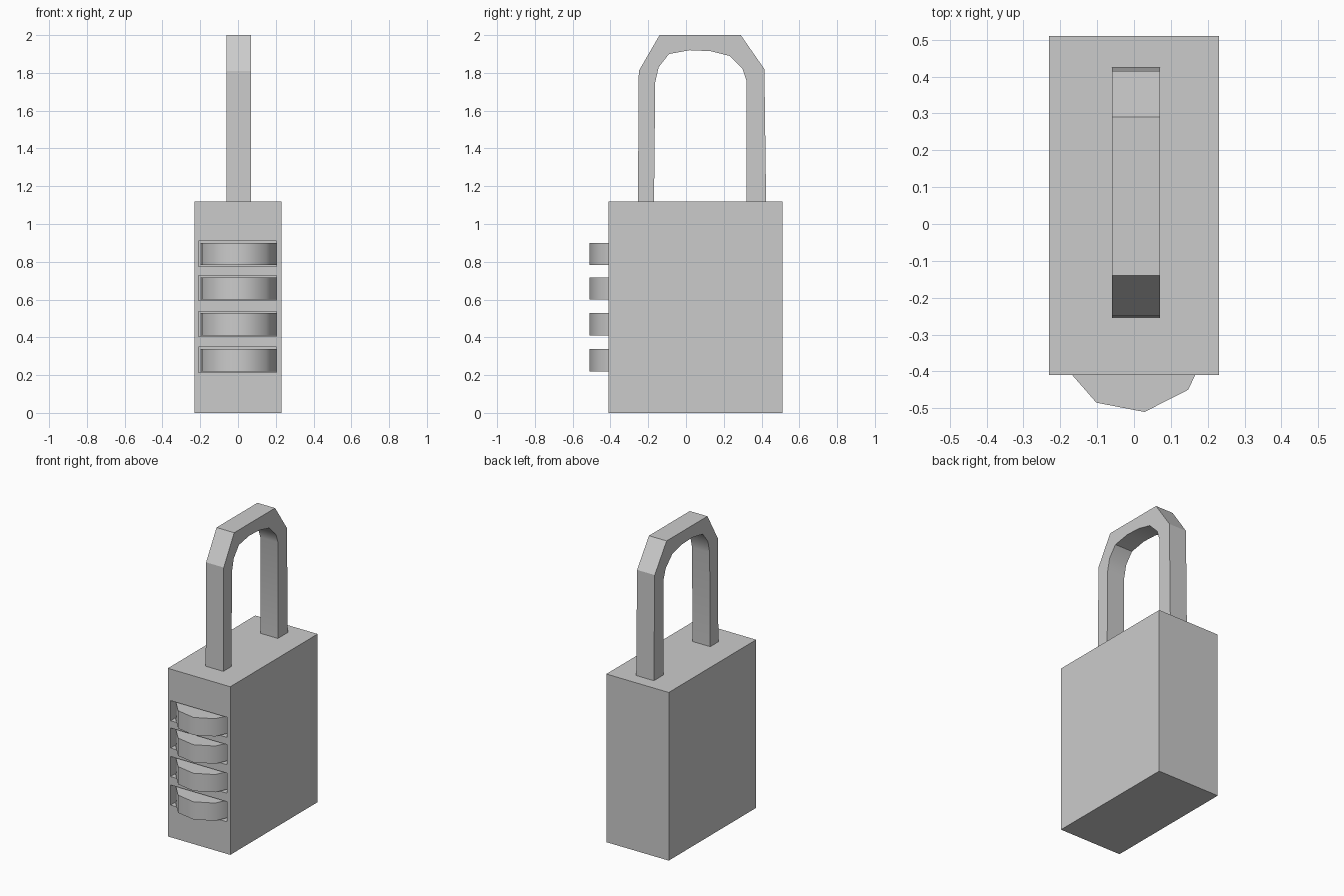
import bpy, bmesh
from math import radians, cos, sin

if "Cube" in bpy.data.objects:
    bpy.data.objects.remove(bpy.data.objects["Cube"])

def add_object(name, bm):
    bmesh.ops.recalc_face_normals(bm, faces=bm.faces)
    mesh = bpy.data.meshes.new(name)
    bm.to_mesh(mesh)
    bm.free()
    obj = bpy.data.objects.new(name, mesh)
    bpy.context.collection.objects.link(obj)
    return obj

def extrude_outline(bm, points, offset):
    face = bm.faces.new([bm.verts.new(p) for p in points])
    new = bmesh.ops.extrude_face_region(bm, geom=[face], use_keep_orig=True)["geom"]
    bmesh.ops.translate(bm, vec=offset,
                        verts=[v for v in new if isinstance(v, bmesh.types.BMVert)])

def add_box(bm, x0, x1, y0, y1, z0, z1):
    extrude_outline(bm, [(x0, y0, z0), (x1, y0, z0), (x1, y1, z0), (x0, y1, z0)],
                    (0, 0, z1 - z0))

def smooth(obj, angle):
    bpy.ops.object.select_all(action='DESELECT')
    bpy.context.view_layer.objects.active = obj
    obj.select_set(True)
    bpy.ops.object.shade_smooth_by_angle(angle=radians(angle))

wheel_bottoms = [0.22, 0.41, 0.60, 0.782]
wheel_height = 0.118

# Body block
bm = bmesh.new()
add_box(bm, -0.23, 0.23, -0.41, 0.51, 0, 1.12)
body = add_object("lock_body", bm)

# Slots for the number wheels
bm = bmesh.new()
for z in wheel_bottoms:
    add_box(bm, -0.21, 0.205, -0.6, -0.22, z - 0.006, z + wheel_height + 0.01)
cutter = add_object("slot_cutter", bm)
cutter.hide_render = True
cutter.hide_set(True)
cut = body.modifiers.new("slots", 'BOOLEAN')
cut.operation = 'DIFFERENCE'
cut.solver = 'EXACT'
cut.object = cutter

# Number wheels, partly sunk into the slots
for i, z in enumerate(wheel_bottoms):
    bm = bmesh.new()
    ring = [(0.205 * cos(radians(278 + 360 / 9.5 * k)),
             -0.307 + 0.205 * sin(radians(278 + 360 / 9.5 * k)), z)
            for k in range(-4, 5)]
    extrude_outline(bm, ring, (0, 0, wheel_height))
    smooth(add_object(f"number_wheel_{i + 1}", bm), 50)

# Shackle: chamfered outside, rounder inside
outer = [(-0.255, 1.05), (-0.25, 1.81), (-0.14, 2.0),
         (0.29, 2.0), (0.415, 1.82), (0.425, 1.05)]
inner = [(0.32, 1.05), (0.32, 1.76), (0.30, 1.82), (0.23, 1.89), (0.13, 1.915),
         (0.02, 1.92), (-0.09, 1.90), (-0.145, 1.83), (-0.163, 1.75), (-0.17, 1.05)]
bm = bmesh.new()
extrude_outline(bm, [(-0.06, y, z) for y, z in outer + inner], (0.13, 0, 0))
smooth(add_object("shackle", bm), 28)
